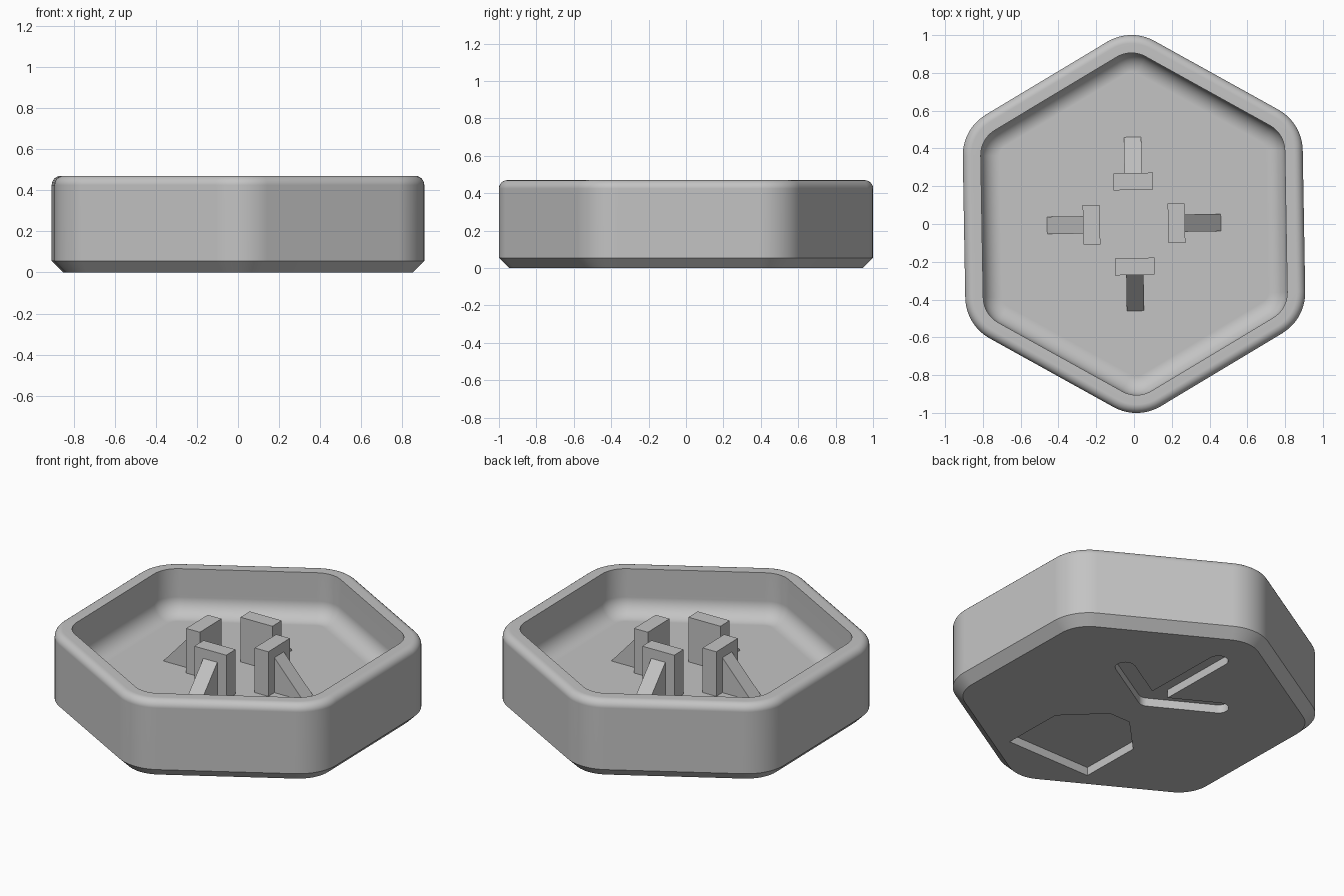
import bpy, bmesh, math
from math import sin, cos, radians
from mathutils import Matrix

if "Cube" in bpy.data.objects:
    bpy.data.objects.remove(bpy.data.objects["Cube"])

TURN = radians(1)          # slight twist of the whole model
FLOOR, TOP = 0.2, 0.47

grey = bpy.data.materials.new("light_grey")
grey.use_nodes = True
COLOUR = (0.55, 0.55, 0.55, 1)
grey.diffuse_color = COLOUR
grey.node_tree.nodes["Principled BSDF"].inputs["Base Color"].default_value = COLOUR


def arc(cx, cy, r, start, end, n):
    """Points along an arc, angles in degrees."""
    angles = [radians(start + (end - start) * i / n) for i in range(n + 1)]
    return [(cx + r * cos(a), cy + r * sin(a)) for a in angles]


def hexagon(inset):
    """Rounded hexagon outline, pointing along y."""
    apothem, r = 0.9 - inset, 0.25 - inset
    d = (apothem - r) / cos(radians(30))
    points = []
    for k in range(6):
        a = 30 + 60 * k
        points += arc(d * cos(radians(a)), d * sin(radians(a)), r, a - 30, a + 30, 10)
    return points


def loft(name, rings, spin=0.0):
    """Skin a list of (outline, z) rings and cap both ends."""
    bm = bmesh.new()
    loops = [[bm.verts.new((x, y, z)) for x, y in pts] for pts, z in rings]
    for low, high in zip(loops, loops[1:]):
        for i in range(len(low)):
            j = (i + 1) % len(low)
            bm.faces.new((low[i], low[j], high[j], high[i]))
    bm.faces.new(loops[0][::-1])
    bm.faces.new(loops[-1])
    bmesh.ops.recalc_face_normals(bm, faces=bm.faces)
    bmesh.ops.transform(bm, matrix=Matrix.Rotation(TURN + spin, 4, "Z"), verts=bm.verts)
    mesh = bpy.data.meshes.new(name)
    bm.to_mesh(mesh)
    bm.free()
    mesh.materials.append(grey)
    obj = bpy.data.objects.new(name, mesh)
    bpy.context.collection.objects.link(obj)
    return obj


# Tray: chamfered base, rounded rim, filleted cavity
profile = [(0.055, 0), (0, 0.055)]
profile += arc(0.045, TOP - 0.045, 0.045, 180, 90, 6)
profile += [(0.095, TOP)]
profile += arc(0.195, FLOOR + 0.1, 0.1, 180, 270, 8)
tray = loft("tray", [(hexagon(d), z) for d, z in profile])

# Recess outlines on the underside: an arrow and a pointed plate
w, tip = 0.055, 0.12
arrow = arc(0, tip, w, 240, 300, 4)
for a, length in ((30, 0.39), (90, 0.58), (150, 0.39)):
    t = radians(a)
    arrow += arc(length * cos(t), tip + length * sin(t), w, a - 90, a + 90, 8)
    if a < 150:
        b = radians(a + 30)
        arrow.append((2 * w * cos(b), tip + 2 * w * sin(b)))
half = [(0.28, -0.71), (0.28, -0.33), (0.07, -0.12)]
plate = half + [(-x, y) for x, y in half[::-1]]

for name, outline in (("arrow_cutter", arrow), ("plate_cutter", plate)):
    cutter = loft(name, [(outline, -0.1), (outline, 0.05)])
    cut = tray.modifiers.new(name, "BOOLEAN")
    cut.operation, cut.solver, cut.object = "DIFFERENCE", "EXACT", cutter
    bpy.context.view_layer.objects.active = tray
    bpy.ops.object.modifier_apply(modifier=name)
    bpy.data.objects.remove(cutter)

bpy.ops.object.select_all(action="DESELECT")
tray.select_set(True)
bpy.ops.object.shade_smooth_by_angle(angle=radians(30))
tray.modifiers.new("flat_faces", "WEIGHTED_NORMAL").keep_sharp = True


def rectangle(x0, x1, hw):
    return [(x0, -hw), (x1, -hw), (x1, hw), (x0, hw)]


# Four upright clips, each with a sloping brace on its outer side
for side, k in (("left", 0), ("back", 1), ("right", 2), ("front", 3)):
    spin = k * math.pi / 2
    post = rectangle(0.18, 0.27, 0.105)
    loft(side + "_post", [(post, FLOOR - 0.02), (post, TOP - 0.002)], spin)
    loft(side + "_brace", [(rectangle(0.25, 0.478, 0.046), FLOOR - 0.02),
                           (rectangle(0.25, 0.27, 0.046), 0.41)], spin)
